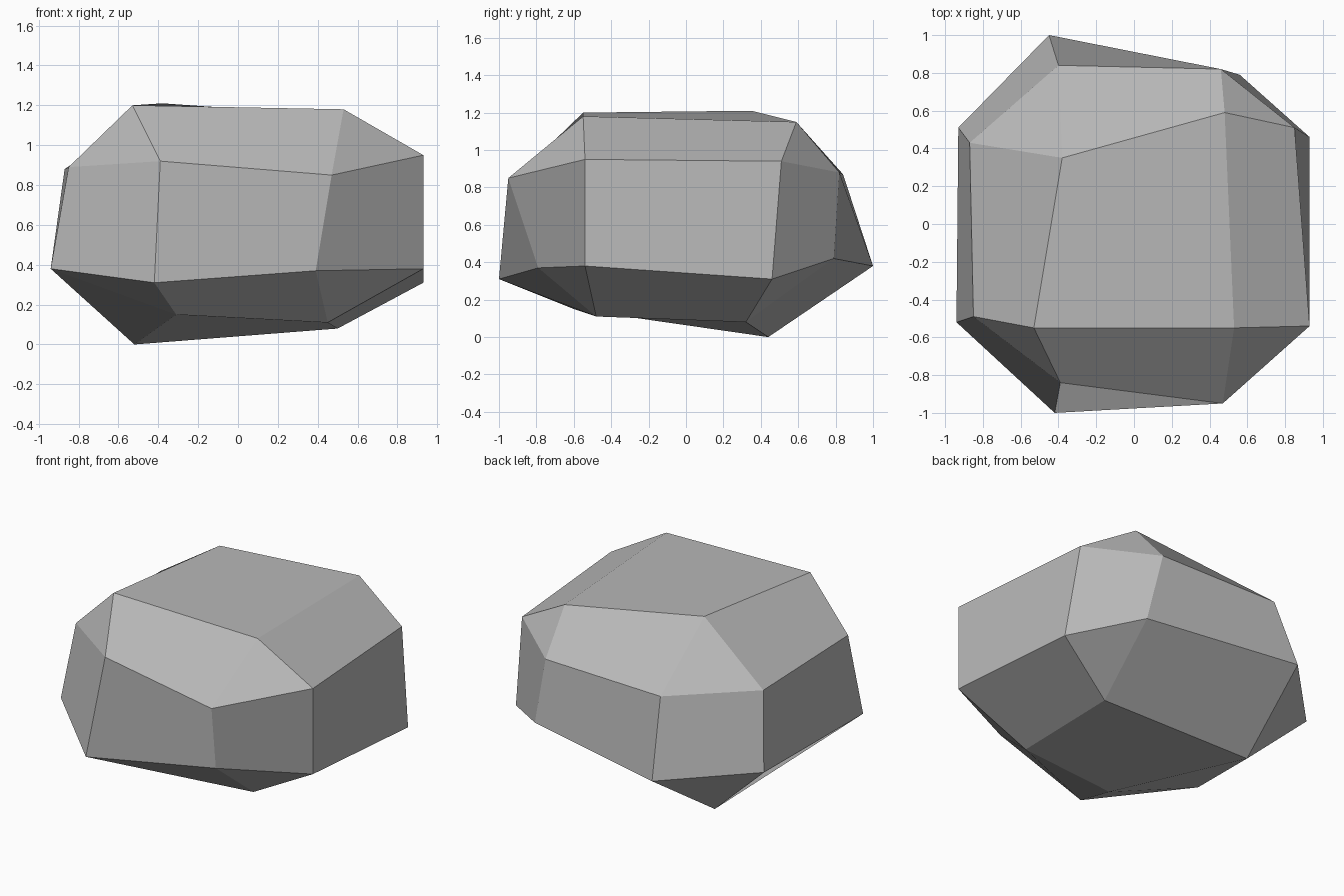
import bpy
import bmesh

cube = bpy.data.objects.get("Cube")
if cube:
    bpy.data.objects.remove(cube, do_unlink=True)

# Plain grey stone
stone = bpy.data.materials.new("grey_stone")
stone.use_nodes = True
grey = (0.48, 0.48, 0.48, 1)
stone.diffuse_color = grey
stone.node_tree.nodes["Principled BSDF"].inputs["Base Color"].default_value = grey

# The rock is a roughly chamfered block: six sides with four corners each,
# ordered by the signs (--, -+, +-, ++) of the two axes lying in the side
SIDES = {
    ("x", -1): [(-.94, -.52, .38), (-.85, -.49, .89), (-.93, .51, .38), (-.87, .43, .88)],
    ("x", 1): [(.93, -.54, .38), (.93, -.54, .95), (.93, .46, .31), (.85, .51, .94)],
    ("y", -1): [(-.42, -1, .31), (-.39, -.84, .92), (.39, -.79, .37), (.47, -.95, .85)],
    ("y", 1): [(-.45, 1, .38), (-.4, .84, .87), (.56, .79, .42), (.46, .82, .88)],
    ("z", -1): [(-.31, -.6, .15), (-.52, .44, 0), (.45, -.48, .11), (.5, .32, .08)],
    ("z", 1): [(-.53, -.55, 1.2), (-.38, .35, 1.21), (.53, -.55, 1.18), (.48, .59, 1.15)],
}
AXES = "xyz"
SIGNS = (-1, 1)

bm = bmesh.new()
corner = {}
for (axis, side), points in SIDES.items():
    first, second = [a for a in AXES if a != axis]
    pairs = [(s, t) for s in SIGNS for t in SIGNS]
    for (s, t), point in zip(pairs, points):
        signs = {axis: side, first: s, second: t}
        corner[axis, signs["x"], signs["y"], signs["z"]] = bm.verts.new(point)


def vert(axis, **signs):
    return corner[axis, signs["x"], signs["y"], signs["z"]]


for axis in AXES:
    first, second = [a for a in AXES if a != axis]
    for s in SIGNS:
        # Large side
        loop = [(-1, -1), (1, -1), (1, 1), (-1, 1)]
        bm.faces.new([vert(axis, **{axis: s, first: p, second: q}) for p, q in loop])
        # Chamfer strips running along this axis
        for t in SIGNS:
            edge = {first: s, second: t}
            bm.faces.new([
                vert(first, **edge, **{axis: -1}),
                vert(first, **edge, **{axis: 1}),
                vert(second, **edge, **{axis: 1}),
                vert(second, **edge, **{axis: -1}),
            ])

# Triangular corner cuts
for x in SIGNS:
    for y in SIGNS:
        for z in SIGNS:
            bm.faces.new([vert(a, x=x, y=y, z=z) for a in AXES])

bmesh.ops.recalc_face_normals(bm, faces=bm.faces)
mesh = bpy.data.meshes.new("rock")
bm.to_mesh(mesh)
bm.free()
mesh.materials.append(stone)
rock = bpy.data.objects.new("rock", mesh)
bpy.context.collection.objects.link(rock)
